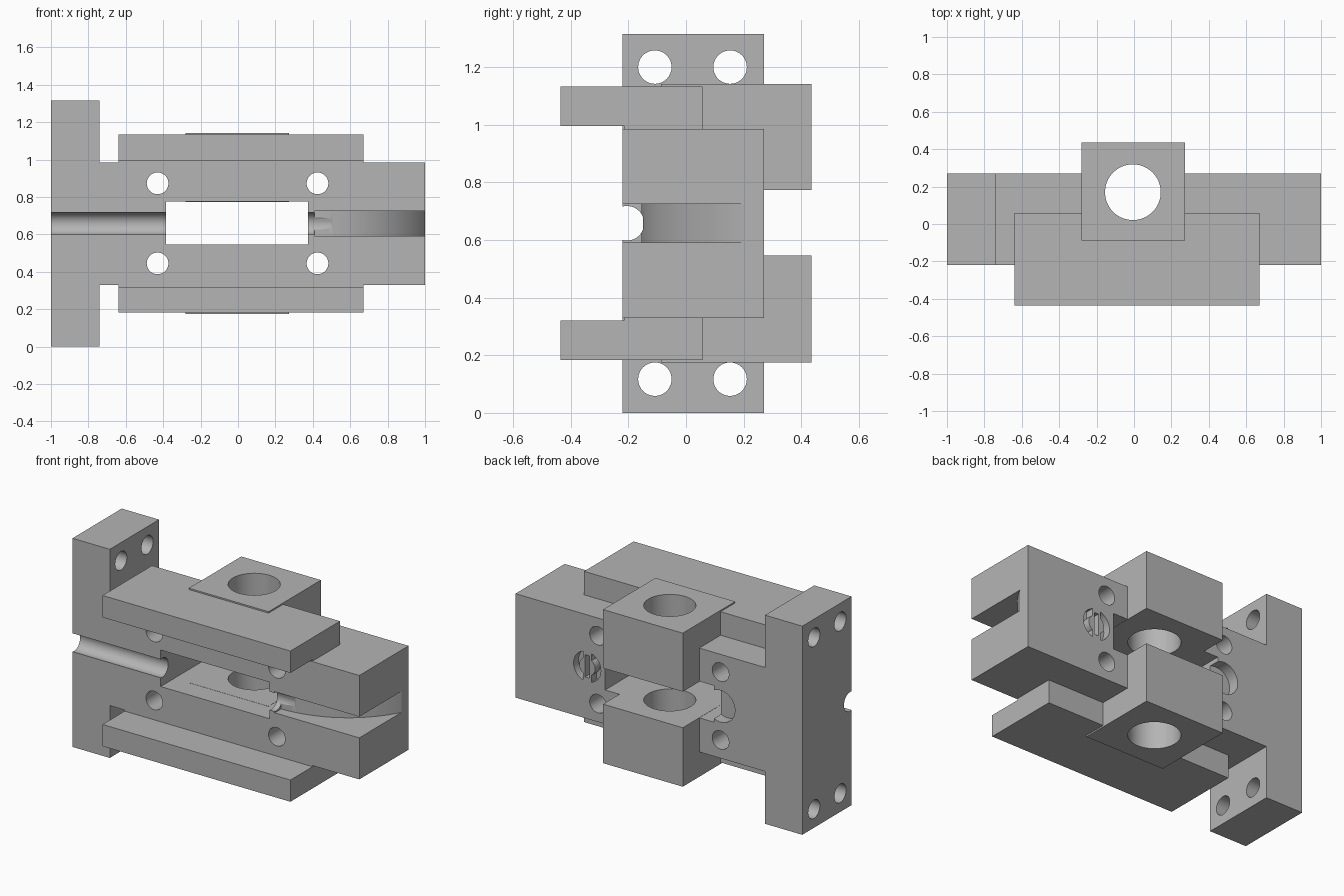
import bpy, bmesh, math
from mathutils import Matrix, Vector

cube = bpy.data.objects.get("Cube")
if cube:
    bpy.data.objects.remove(cube, do_unlink=True)

grey = bpy.data.materials.new("machined grey")
grey.use_nodes = True
grey.diffuse_color = (0.46, 0.46, 0.46, 1)
grey.node_tree.nodes["Principled BSDF"].inputs["Base Color"].default_value = (0.46, 0.46, 0.46, 1)


def finish(name, bm):
    bmesh.ops.recalc_face_normals(bm, faces=bm.faces)
    mesh = bpy.data.meshes.new(name)
    bm.to_mesh(mesh)
    bm.free()
    mesh.materials.append(grey)
    obj = bpy.data.objects.new(name, mesh)
    bpy.context.collection.objects.link(obj)
    return obj


def box(name, x, y, z):
    bm = bmesh.new()
    size = Vector((x[1] - x[0], y[1] - y[0], z[1] - z[0]))
    mid = Vector((sum(x) / 2, sum(y) / 2, sum(z) / 2))
    bmesh.ops.create_cube(bm, size=1, matrix=Matrix.Translation(mid) @ Matrix.Diagonal(size).to_4x4())
    return finish(name, bm)


def rod(name, centre, radius, length, axis, sides=48):
    bm = bmesh.new()
    turn = Vector((0, 0, 1)).rotation_difference(Vector(axis)).to_matrix().to_4x4()
    bmesh.ops.create_cone(bm, cap_ends=True, segments=sides, radius1=radius, radius2=radius,
                          depth=length, matrix=Matrix.Translation(centre) @ turn)
    return finish(name, bm)


def prism(name, outline, z0, z1):
    bm = bmesh.new()
    face = bm.faces.new([bm.verts.new((x, y, z0)) for x, y in outline])
    top = bmesh.ops.extrude_face_region(bm, geom=[face])["geom"]
    bmesh.ops.translate(bm, vec=(0, 0, z1 - z0), verts=[v for v in top if isinstance(v, bmesh.types.BMVert)])
    return finish(name, bm)


def boolean(obj, other, operation="DIFFERENCE"):
    mod = obj.modifiers.new("cut", "BOOLEAN")
    mod.operation = operation
    mod.solver = "EXACT"
    mod.object = other
    bpy.context.view_layer.objects.active = obj
    bpy.ops.object.modifier_apply(modifier=mod.name)
    bpy.data.objects.remove(other, do_unlink=True)


X, Y, Z = (1, 0, 0), (0, 1, 0), (0, 0, 1)
MID = 0.658

# Main body with its central window
body = box("main_body", (-0.76, 1), (-0.22, 0.27), (0.33, 0.985))
flange = box("end_flange", (-1, -0.74), (-0.22, 0.27), (0, 1.315))
boolean(body, flange, "UNION")
body.name = "body_with_flange"
boolean(body, box("window", (-0.385, 0.375), (-0.5, 0.5), (0.545, 0.775)))

# Clamp bolt holes through the body, mounting holes through the flange
for x in (-0.43, 0.425):
    for z in (0.445, 0.873):
        boolean(body, rod("bolt_hole", (x, 0, z), 0.058, 1, Y))
for y in (-0.108, 0.153):
    for z in (0.117, 1.2):
        boolean(body, rod("mount_hole", (-0.87, y, z), 0.058, 0.5, X))

# Straight feed groove, then the curved exit slot
boolean(body, rod("feed_groove", (-0.3, -0.205, MID), 0.06, 1.6, X))
R, x0, y0 = 0.668, 0.41, -0.155
arc = []
for i in range(25):
    x = x0 + 0.6 * i / 24
    arc.append((x, y0 + R - math.sqrt(R * R - (x - x0) ** 2)))
boolean(body, prism("exit_slot", arc + [(1.01, -0.4), (x0, -0.4)], 0.592, 0.725))

# Rear sockets: a round one beside the window, and a split ring on the other side
boolean(body, rod("round_socket", (-0.43, 0.27, MID), 0.1, 0.14, Y))
ring = rod("ring_socket", (0.5, 0.27, MID), 0.095, 0.1, Y)
boolean(ring, rod("ring_core", (0.5, 0.27, MID), 0.055, 0.3, Y))
boolean(ring, box("ring_bridge", (0.47, 0.53), (0, 0.5), (0.5, 0.8)))
boolean(body, ring)
boolean(body, box("centre_slot", (0.485, 0.515), (0.22, 0.3), (0.59, 0.73)))

# Front plates and rear blocks, above and below
parts = [body]
for side, jaw_z, lip_z, block_z in (
        ("upper", (0.995, 1.133), (0.975, 1.133), (0.773, 1.142)),
        ("lower", (0.183, 0.32), (0.183, 0.34), (0.174, 0.546))):
    plate = box(side + "_front_plate", (-0.64, 0.67), (-0.435, 0.058), jaw_z)
    boolean(plate, box("plate_root", (-0.64, 0.67), (-0.215, 0.058), lip_z), "UNION")
    block = box(side + "_rear_block", (-0.282, 0.274), (-0.087, 0.435), block_z)
    parts += [plate, block]

# Vertical bore through everything
for part in parts:
    boolean(part, rod("bore", (-0.006, 0.17, 0.6), 0.149, 3, Z, 64))
    bpy.ops.object.select_all(action="DESELECT")
    part.select_set(True)
    bpy.context.view_layer.objects.active = part
    bpy.ops.object.shade_smooth_by_angle(angle=math.radians(25))
